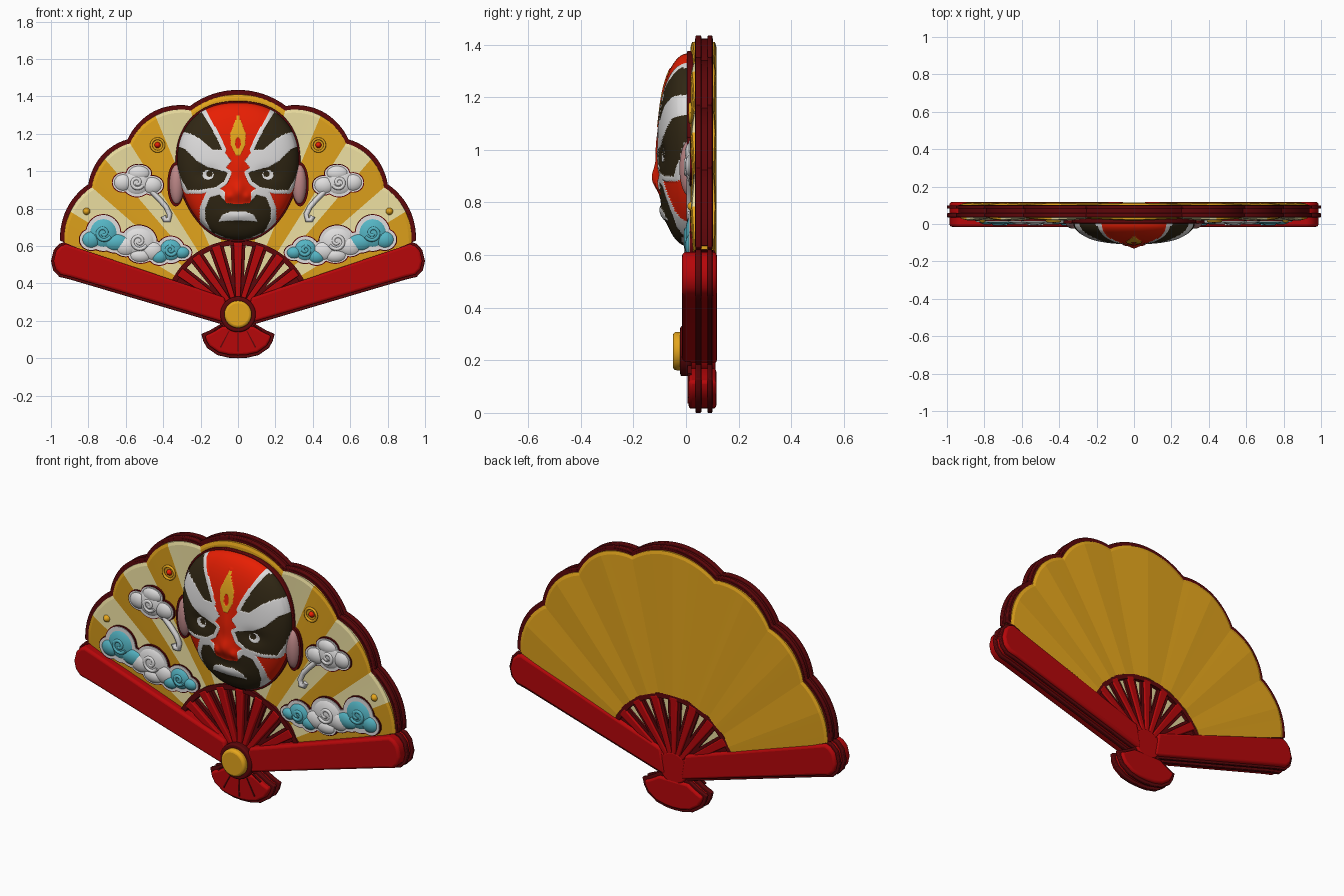
import bpy, bmesh, math
from mathutils import Matrix, Vector
from math import sin, cos, pi, hypot, exp

if "Cube" in bpy.data.objects:
    bpy.data.objects.remove(bpy.data.objects["Cube"])

def mat(name, r, g, b):
    m = bpy.data.materials.new(name)
    m.diffuse_color = (r, g, b, 1)
    m.use_nodes = True
    m.node_tree.nodes["Principled BSDF"].inputs["Base Color"].default_value = m.diffuse_color
    return m
RED = mat("lacquer_red", .47, .002, .003)
MAROON = mat("dark_maroon", .11, .002, .003)
GOLD = mat("gold", .78, .38, .012)
CREAM = mat("cream", .95, .83, .40)
TEAL = mat("teal", .09, .46, .55)
WHITE = mat("white", .74, .73, .73)
FACE = mat("mask_red", .84, .014, .001)
DARK = mat("dark_brown", .03, .02, .007)
PINK = mat("ear_pink", .50, .24, .24)
PZ = .235  # height of the fan pivot

def finish(bm, name, mats, smooth=True):
    bmesh.ops.recalc_face_normals(bm, faces=bm.faces[:])
    me = bpy.data.meshes.new(name)
    bm.to_mesh(me)
    for m in mats:
        me.materials.append(m)
    ob = bpy.data.objects.new(name, me)
    bpy.context.collection.objects.link(ob)
    if smooth:
        bpy.ops.object.select_all(action='DESELECT')
        ob.select_set(True)
        bpy.context.view_layer.objects.active = ob
        bpy.ops.object.shade_smooth_by_angle(angle=math.radians(40))
    return ob

def slab(name, pts, y0, y1, m, bevel=0):
    """Outline in x,z extruded from y0 to y1."""
    bm = bmesh.new()
    a, b = ([bm.verts.new((x, y, z)) for x, z in pts] for y in (y0, y1))
    bm.faces.new(a)
    bm.faces.new(b[::-1])
    for i in range(len(a)):
        bm.faces.new((a[i - 1], b[i - 1], b[i], a[i]))
    ob = finish(bm, name, [m])
    if bevel:
        md = ob.modifiers.new("bevel", 'BEVEL')
        md.width, md.segments, md.angle_limit = bevel, 3, math.radians(50)

def inset(pts, d):
    """Move an outline inward by d."""
    n, out = len(pts), []
    area = sum(pts[i - 1][0] * pts[i][1] - pts[i][0] * pts[i - 1][1] for i in range(n))
    for i in range(n):
        p, q, r = (Vector(pts[k % n]) for k in (i - 1, i, i + 1))
        e, f = (q - p).normalized(), (r - q).normalized()
        m = Vector((-e.y - f.y, e.x + f.x)) * math.copysign(1, area)
        out.append(tuple(q + m * (d / max(.4, 1 + e.dot(f)))))
    return out

def ridged(name, pts, y0, y1, m, d, bevel):
    """Body with two thin projecting maroon rims round its edge."""
    slab(name, inset(pts, d), y0, y1, m, bevel)
    slab(name + "_front_rim", pts, .036, .058, MAROON, .004)
    slab(name + "_back_rim", pts, .082, .1, MAROON, .004)

def polar(r, deg):
    return (r * cos(math.radians(deg)), PZ + r * sin(math.radians(deg)))

def ellipse(cx, cz, rx, rz, n=48):
    return [(cx + rx * cos(2 * pi * i / n), cz + rz * sin(2 * pi * i / n)) for i in range(n)]

# fan leaf: scalloped edge radius and pleats by angle from the vertical
VAL = [(13, 1.143, 0), (32.3, 1.106, .05), (49, 1.06, .036), (68, 1.025, .033)]
BREAKS = [0, 13, 22.6, 32.3, 40.6, 49, 58.5, 67.5]
def edge_radius(t):
    if abs(t) <= 13:
        return 1.2 - .057 * (t / 13) ** 2
    for (a, ra, _), (b, rb, h) in zip(VAL, VAL[1:]):
        if abs(t) <= b:
            u = (abs(t) - a) / (b - a)
            return ra + (rb - ra) * u + h * max(0, sin(pi * u)) ** .85

def pleat(t):
    for i in range(7):
        if abs(t) <= BREAKS[i + 1]:
            u = (abs(t) - BREAKS[i]) / (BREAKS[i + 1] - BREAKS[i])
            return u if i % 2 else 1 - u

half = [BREAKS[i] + (BREAKS[i + 1] - BREAKS[i]) * k / 8 for i in range(7) for k in range(8)] + [67.5]
ANG = [-t for t in half[:0:-1]] + half
core = [polar(edge_radius(t), 90 - t) for t in ANG] + [polar(.375, 90 - t) for t in ANG[::-1]]
ridged("leaf_core", core, .034, .102, MAROON, .012, .004)
def leaf(name, y, sgn, two_tone, depth):
    bm, rows = bmesh.new(), []
    for t in ANG:
        r, d = edge_radius(t), y - sgn * depth * (1 - pleat(t))
        rows.append([bm.verts.new((polar(q, 90 - t)[0], yy, polar(q, 90 - t)[1])) for q, yy in (
            (.395, .07), (.395, d), (r - .042, d), (r - .025, d - sgn * .005), (r - .021, .07))])
    for i in range(len(rows) - 1):
        t = abs(ANG[i] + ANG[i + 1]) / 2
        cream = any(a < t < b for a, b in ((13, 22.6), (32.3, 40.6), (49, 58.5)))
        for k in range(4):
            f = bm.faces.new((rows[i][k], rows[i + 1][k], rows[i + 1][k + 1], rows[i][k + 1]))
            f.material_index = int(two_tone and cream)
    finish(bm, name, [GOLD, CREAM], False)
leaf("leaf_front", .018, -1, True, .011)
leaf("leaf_back", .115, 1, False, .006)

# ribs, backing and inner arc
def bar(name, a, r0, w0, r1, w1, y0, y1, m, bevel=0):
    d, n = Vector(polar(1, a)) - Vector((0, PZ)), Vector(polar(1, a + 90)) - Vector((0, PZ))
    pts = [tuple(Vector((0, PZ)) + d * r + n * s) for r, s in ((r0, -w0), (r1, -w1), (r1, w1), (r0, w0))]
    slab(name, pts, y0, y1, m, bevel)
slab("rib_backing", [polar(.38, a) for a in range(25, 156, 5)] + [(0, PZ)], .05, .09, CREAM)
slab("inner_arc", [polar(.398, a) for a in range(24, 157, 4)] + [polar(.37, a) for a in range(156, 23, -4)],
     .012, .111, MAROON)
for a in range(36, 145, 18):
    bar("rib", a, .05, .012, .385, .024, .008, .112, RED, .006)
    bar("rib_edge", a, .05, .026, .385, .04, .03, .102, MAROON)

# guards, small lower fan with folds, pivot
GUARD = [(.03, .165), (.90, .422), (.955, .435), (.988, .47), (1, .52), (.985, .58), (.955, .612), (.92, .625), (.06, .335)]
for s in (1, -1):
    ridged("guard", [(s * x, z) for x, z in GUARD], -.015, .118, RED, .013, .014)
T = [(.05, .003), (.11, .017), (.165, .055), (.185, .09), (.196, .13), (.15, .15), (.09, .185)]
ridged("lower_fan", [(0, 0)] + T + [(-x, z) for x, z in T[::-1]], .01, .115, RED, .016, .012)
for a in (-145, -118, -90, -62, -35):
    bar("lower_fan_fold", a, .10, .002, .155 if abs(a + 90) > 40 else .2, .004, .006, .02, MAROON)
slab("hub", ellipse(0, PZ, .085, .085), .0, .113, RED, .008)
slab("pivot_ring", ellipse(0, PZ, .095, .095), -.022, .02, MAROON, .008)
slab("pivot_cap", ellipse(0, PZ, .073, .073), -.05, 0, GOLD, .014)

# clouds: domes over flat outline plates, with raised spirals
def blobs(name, items, grow, y, m, dome):
    bm = bmesh.new()
    for x, z, rx, rz in items:
        M = Matrix.Translation((x, y if dome else y + .01, z)) @ Matrix.Diagonal((rx + grow, .04 if dome else .02, rz + grow, 1))
        if dome:
            bmesh.ops.create_uvsphere(bm, u_segments=28, v_segments=16, radius=1, matrix=M)
        else:
            bmesh.ops.create_cone(bm, cap_ends=True, segments=36, radius1=1, radius2=1, depth=1,
                                  matrix=M @ Matrix.Rotation(pi / 2, 4, 'X'))
    finish(bm, name, [m])

def tube(name, pts, y, r, m):
    cu = bpy.data.curves.new(name, 'CURVE')
    cu.dimensions, cu.bevel_depth, cu.bevel_resolution, cu.use_fill_caps = '3D', r, 2, True
    sp = cu.splines.new('POLY')
    sp.points.add(len(pts) - 1)
    for p, (x, z) in zip(sp.points, pts):
        p.co = (x, y, z, 1)
    tmp = bpy.data.objects.new(name, cu)
    me = bpy.data.meshes.new_from_object(tmp)
    bpy.data.objects.remove(tmp)
    me.materials.clear()
    me.materials.append(m)
    me.shade_smooth()
    bpy.context.collection.objects.link(bpy.data.objects.new(name, me))

CLOUDS = [("upper_cloud", WHITE, [(.54, .94, .075, .07), (.46, .925, .055, .045), (.615, .94, .05, .045), (.53, .99, .06, .04)], .035),
          ("outer_cloud", TEAL, [(.72, .67, .08, .085), (.785, .635, .05, .045), (.65, .62, .07, .045)], .042),
          ("inner_cloud", TEAL, [(.36, .58, .062, .06), (.30, .565, .04, .03), (.42, .545, .045, .035)], .03),
          ("middle_cloud", WHITE, [(.53, .625, .09, .08), (.60, .60, .06, .05), (.46, .575, .06, .05), (.52, .55, .06, .035)], .045)]
TAIL = [(.46, .89), (.42, .85), (.385, .81), (.365, .77), (.37, .74), (.39, .74), (.40, .76)]
for s in (1, -1):
    for name, m, items, r in CLOUDS:
        it = [(s * x, z, a, b) for x, z, a, b in items]
        blobs(name + "_outline", it, .016 if m is TEAL else .010, .016, MAROON, False)
        blobs(name + "_border", it, .011 if m is TEAL else .005, .012, WHITE, False)
        blobs(name, it, .008, .036, m, True)
        curl = [(r * (1 - k / 50), k * .204 + 3.6) for k in range(41)]
        tube(name + "_spiral", [(it[0][0] + s * q * cos(w), it[0][1] + q * sin(w)) for q, w in curl], .002, .01, m)
    tube("cloud_tail", [(s * x, z) for x, z in TAIL], .016, .014, WHITE)
    ring = ellipse(s * .43, 1.14, .034, .034, 24)
    tube("flower_ring", ring + ring[:1], .016, .007, GOLD)
    blobs("flower_centre", [(s * .43, 1.14, .02, .02)], 0, .045, FACE, True)
    blobs("gold_bead", [(s * .81, .785, .024, .024)], 0, .045, GOLD, True)
    blobs("ear_edge", [(s * .332, .93, .046, .118)], 0, .004, MAROON, False)
    blobs("ear", [(s * .328, .93, .04, .108)], 0, .015, PINK, True)

# painted mask: dome coloured by outline shapes (x is mirrored)
BROW = [(.085, 1.115), (.12, 1.19), (.16, 1.26), (.19, 1.315), (.24, 1.30), (.285, 1.25), (.31, 1.215), (.25, 1.2), (.19, 1.165), (.135, 1.115)]
SWOOSH = [(.035, 1.055), (.08, 1.0), (.15, 1.02), (.22, 1.06), (.28, 1.12), (.36, 1.15), (.36, 1.225), (.31, 1.215), (.25, 1.2), (.19, 1.165), (.135, 1.115), (.07, 1.1)]
EYE = [(.055, .99), (.09, 1.01), (.16, 1.02), (.22, 1.055), (.28, 1.115), (.33, 1.14), (.33, 1.05), (.305, .96), (.27, .90), (.20, .90), (.12, .915), (.075, .945)]
BEARD = [(0, .825), (.06, .83), (.10, .875), (.15, .86), (.175, .80), (.175, .74), (.14, .675), (.07, .645), (0, .63), (-.05, .63), (-.05, .825)]
LIP = [(-.05, .785), (.04, .785), (.085, .765), (.105, .73), (.06, .735), (-.05, .735)]
FLAME = [(-.02, 1.30), (0, 1.31), (.018, 1.26), (.042, 1.20), (.038, 1.14), (.012, 1.085), (-.02, 1.085)]
def sd(poly, x, z):
    """Signed distance to an outline."""
    best, ins = 9, False
    for (ax, az), (bx, bz) in zip(poly, poly[1:] + poly[:1]):
        dx, dz = bx - ax, bz - az
        u = max(0, min(1, ((x - ax) * dx + (z - az) * dz) / (dx * dx + dz * dz)))
        best = min(best, hypot(x - ax - u * dx, z - az - u * dz))
        ins ^= (az > z) != (bz > z) and x < ax + (z - az) * dx / (dz or 1)
    return -best if ins else best

def paint(x, z):  # 0 red, 1 white, 2 dark, 3 gold
    x = abs(x)
    if hypot(x / .014, (z - 1.15) / .03) < 1:
        return 0
    if x < .05 and sd(FLAME, x, z) < 0:
        return 3
    if hypot((x - .16) / .03, (z - .98) / .026) < 1:
        return 2 if hypot(x - .152, z - .987) < .017 else 1
    e, b, m = sd(EYE, x, z), sd(BROW, x, z), sd(BEARD, x, z)
    if sd(LIP, x, z) < 0 or (sd(SWOOSH, x, z) < 0 and e > -.008):
        return 1
    if min(e, b, m) < 0:
        return 2
    return 1 if e < .02 or b < .022 or (m < .03 and (x > .07 or z < .7)) else 0

def mask_point(r, a):
    c, s = cos(a), sin(a)
    x, z = .322 * r * math.copysign(abs(c) ** .87, c) * (1 + .14 * s), 1.0 + .367 * r * s
    y = .008 - .113 * math.sqrt(max(0, 1 - r ** 2.5))
    for h, cx, wx, cz, wz in ((-.026, 0, .04, .89, .05), (-.012, .05, .022, .865, .025), (-.01, 0, .03, 1, .08),
                              (-.012, 0, .08, .76, .03), (.012, .16, .06, .985, .04)):  # nose, wings, bridge, lips, sockets
        y += h * exp(-((abs(x) - cx) / wx) ** 2 - ((z - cz) / wz) ** 2)
    return x, y - ((0, .004, .001, .004)[paint(x, z)] if r < .97 else 0), z

RN, AN, bm = 100, 340, bmesh.new()
centre = bm.verts.new(mask_point(0, 0))
rings = [[bm.verts.new(mask_point(i / RN, 2 * pi * j / AN)) for j in range(AN)] for i in range(1, RN + 1)]
for j in range(AN):
    bm.faces.new((centre, rings[0][j - 1], rings[0][j]))
    for p, q in zip(rings, rings[1:]):
        bm.faces.new((p[j - 1], q[j - 1], q[j], p[j]))
for f in bm.faces:
    c = f.calc_center_median()
    f.material_index, f.smooth = paint(c.x, c.z), True
finish(bm, "mask", [FACE, WHITE, DARK, GOLD], False)
rim = [mask_point(1, 2 * pi * j / 90) for j in range(90)]
slab("mask_rim", [(x * 1.025, 1 + (z - 1) * 1.025) for x, y, z in rim], .004, .04, MAROON, .004)
